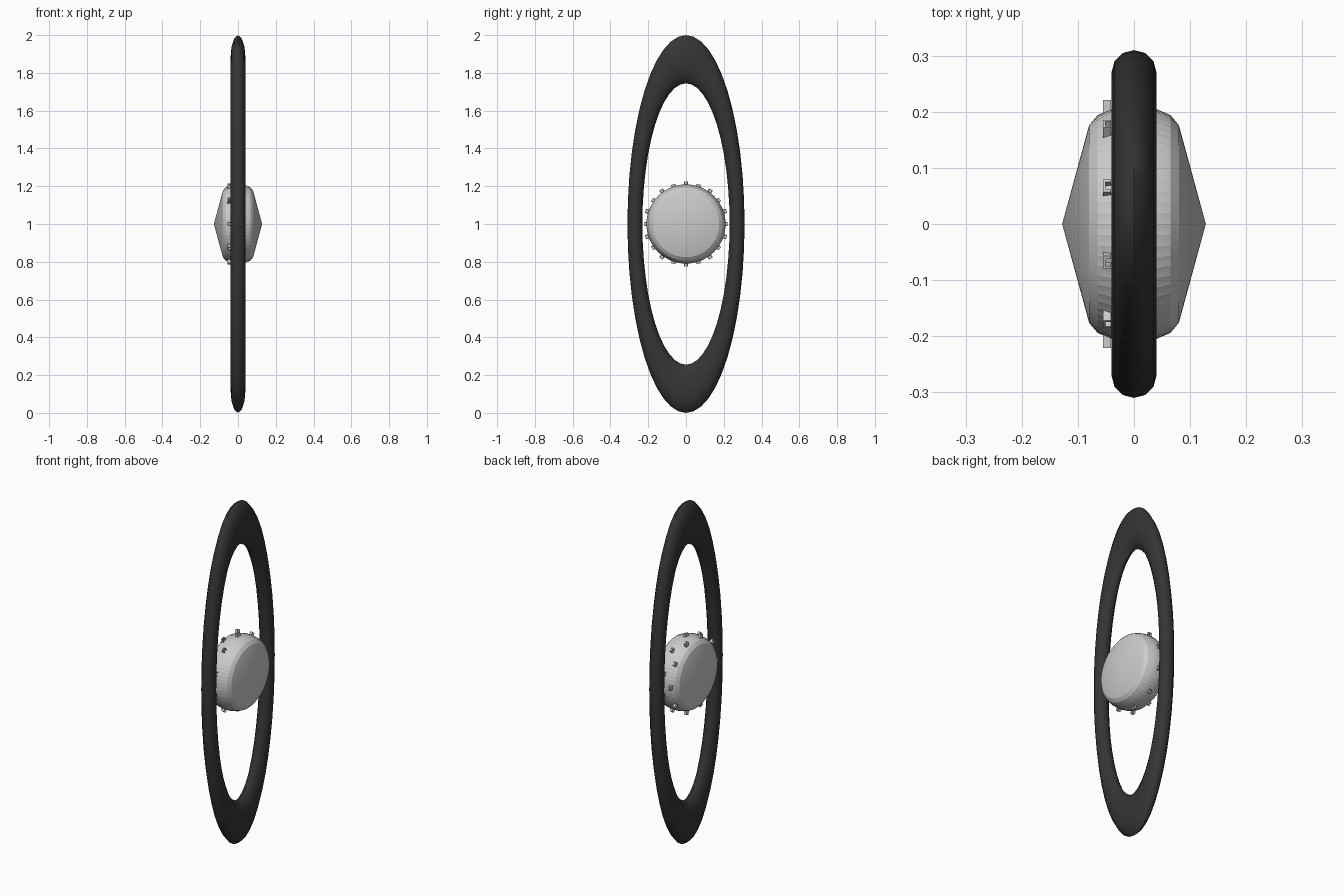
import bpy, bmesh, math
from mathutils import Matrix, Vector

if "Cube" in bpy.data.objects:
    bpy.data.objects.remove(bpy.data.objects["Cube"])


def make_object(name, bm):
    bmesh.ops.recalc_face_normals(bm, faces=bm.faces)
    me = bpy.data.meshes.new(name)
    bm.to_mesh(me)
    bm.free()
    ob = bpy.data.objects.new(name, me)
    bpy.context.collection.objects.link(ob)
    return ob


def smooth(ob, degrees):
    bpy.ops.object.select_all(action='DESELECT')
    bpy.context.view_layer.objects.active = ob
    ob.select_set(True)
    bpy.ops.object.shade_smooth_by_angle(angle=math.radians(degrees))


# tall elliptical ring: a torus about x, squashed in y and x
bpy.ops.mesh.primitive_torus_add(major_segments=48, minor_segments=12,
                                 major_radius=0.8725, minor_radius=0.1275)
ring = bpy.context.object
ring.name = "outer_ring"
ring.data.transform(Matrix.Translation((0, 0, 1)) @ Matrix.Diagonal((0.314, 0.31, 1, 1))
                    @ Matrix.Rotation(math.pi / 2, 4, 'Y'))
smooth(ring, 60)
dark = bpy.data.materials.new("dark_grey")
dark.diffuse_color = (0.035, 0.035, 0.035, 1)
dark.use_nodes = True
dark.node_tree.nodes["Principled BSDF"].inputs["Base Color"].default_value = dark.diffuse_color
ring.data.materials.append(dark)

# hub: half profile (x, radius, rib depth), mirrored, revolved about x with fine ribs
half = [(0.08, 0.176, 0), (0.065, 0.194, 0.001), (0.042, 0.204, 0.001), (0.02, 0.209, 0.001)]
profile = [(-x, r, d) for x, r, d in half] + [(0, 0.210, 0.001)] + half[::-1]
N = 128
bm = bmesh.new()
rows = []
for x, r, d in profile:
    row = []
    for i in range(N):
        a = 2 * math.pi * i / N
        rr = r - d * (i % 2)
        row.append(bm.verts.new((x, rr * math.cos(a), 1 + rr * math.sin(a))))
    rows.append(row)
for p, q in zip(rows, rows[1:]):
    for i in range(N):
        j = (i + 1) % N
        bm.faces.new((p[i], p[j], q[j], q[i]))
# conical end faces
for row, x in ((rows[0], -0.128), (rows[-1], 0.128)):
    tip = bm.verts.new((x, 0, 1))
    for i in range(N):
        bm.faces.new((row[i], row[(i + 1) % N], tip))
hub = make_object("hub", bm)
smooth(hub, 12)


# small staple-like pegs around the rim in two staggered rows
def add_box(bm, size, loc, angle):
    rot = Matrix.Translation((0, 0, 1)) @ Matrix.Rotation(angle, 4, 'X')
    bmesh.ops.create_cube(bm, size=1, matrix=rot @ Matrix.Translation(loc)
                          @ Matrix.Diagonal((*size, 1)))


bm = bmesh.new()
for x, offset, top in ((-0.048, 18, 0.221), (0.0, 0, 0.226)):
    for k in range(10):
        a = math.radians(offset + 36 * k)
        add_box(bm, (0.004, 0.022, 0.026), (x - 0.005, 0, top - 0.013), a)
        for y in (-0.009, 0.009):
            add_box(bm, (0.014, 0.005, 0.026), (x, y, top - 0.013), a)
make_object("rim_pegs", bm)
